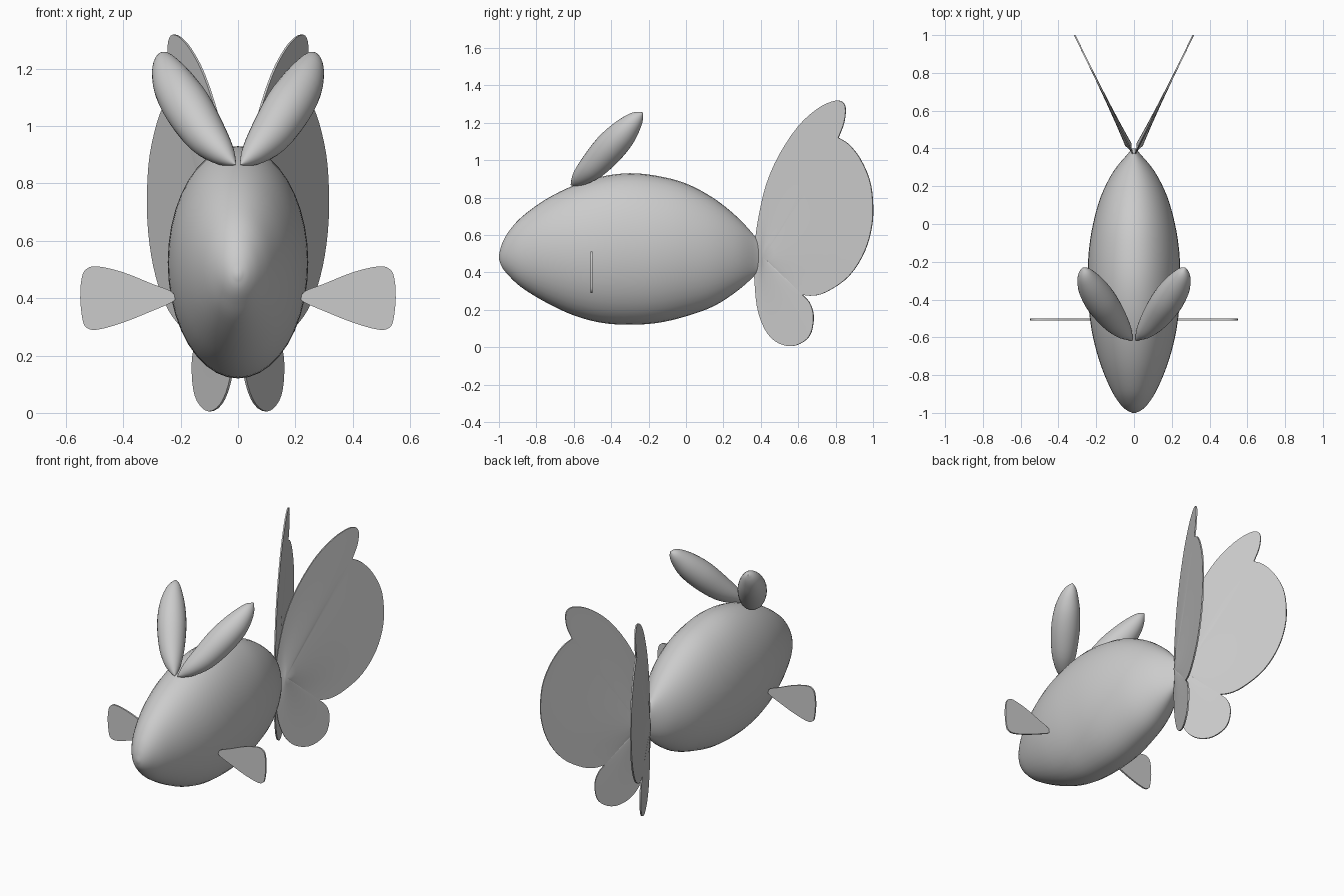
import bpy, bmesh, math
from mathutils import Vector

if "Cube" in bpy.data.objects:
    bpy.data.objects.remove(bpy.data.objects["Cube"])

grey = bpy.data.materials.new("soft grey")
grey.diffuse_color = (0.6, 0.6, 0.6, 1)
grey.use_nodes = True
grey.node_tree.nodes["Principled BSDF"].inputs["Base Color"].default_value = grey.diffuse_color


def spline(pts, n):
    """Catmull-Rom resampling of an open list of tuples."""
    p = [Vector(q) for q in pts]
    p = [2 * p[0] - p[1]] + p + [2 * p[-1] - p[-2]]
    out = []
    for i in range(1, len(p) - 2):
        a, b, c, d = p[i - 1:i + 3]
        for k in range(n):
            t = k / n
            out.append(0.5 * (2 * b + (c - a) * t + (2 * a - 5 * b + 4 * c - d) * t * t
                              + (3 * b - a - 3 * c + d) * t ** 3))
    return out + [p[-2]]


def finish(bm, name, angle=40):
    bmesh.ops.remove_doubles(bm, verts=bm.verts, dist=1e-5)
    bmesh.ops.recalc_face_normals(bm, faces=bm.faces)
    me = bpy.data.meshes.new(name)
    bm.to_mesh(me)
    bm.free()
    me.materials.append(grey)
    ob = bpy.data.objects.new(name, me)
    bpy.context.collection.objects.link(ob)
    bpy.ops.object.select_all(action='DESELECT')
    ob.select_set(True)
    bpy.context.view_layer.objects.active = ob
    bpy.ops.object.shade_smooth_by_angle(angle=math.radians(angle))
    return ob


def loft(name, rings):
    """Skin a list of closed rings and cap both ends."""
    bm = bmesh.new()
    vs = [[bm.verts.new(c) for c in r] for r in rings]
    n = len(vs[0])
    for a, b in zip(vs, vs[1:]):
        for i in range(n):
            j = (i + 1) % n
            bm.faces.new((a[i], a[j], b[j], b[i]))
    bm.faces.new(vs[0])
    bm.faces.new(vs[-1])
    return finish(bm, name)


def blade(name, outline, centre, place, edge, bulge):
    """Thin sheet fanned from a centre; place(u, v, h) maps it into space."""
    bm = bmesh.new()
    steps = [1, 0.8, 0.6, 0.4, 0.2, 0.1]
    rims = []
    for side in (1, -1):
        prev = None
        for s in steps:
            h = side * (edge + bulge * (1 - s) ** 3)
            ring = [bm.verts.new(place(*(centre + (p - centre) * s), h)) for p in outline]
            if prev:
                for i in range(len(ring)):
                    j = (i + 1) % len(ring)
                    bm.faces.new((prev[i], prev[j], ring[j], ring[i]))
            else:
                rims.append(ring)
            prev = ring
        mid = bm.verts.new(place(*centre, side * (edge + bulge)))
        for i in range(len(prev)):
            bm.faces.new((prev[i], prev[(i + 1) % len(prev)], mid))
    a, b = rims
    for i in range(len(a)):
        j = (i + 1) % len(a)
        bm.faces.new((a[i], a[j], b[j], b[i]))
    finish(bm, name)


# Body: (y, top, bottom, half width) stations
stations = [(-1, .492, .472, .008), (-.985, .55, .43, .04), (-.95, .615, .385, .076),
            (-.88, .695, .32, .12), (-.75, .79, .24, .175), (-.6, .865, .17, .217),
            (-.45, .912, .13, .239), (-.3, .93, .12, .245), (-.15, .915, .13, .24),
            (0, .875, .165, .217), (.15, .795, .22, .174), (.28, .69, .305, .108),
            (.375, .585, .39, .03), (.4, .55, .42, .012)]
rings = []
for y, top, bot, w in spline(stations, 4):
    zc, zh = (top + bot) / 2, (top - bot) / 2
    rings.append([(w * math.cos(a), y, zc + zh * math.sin(a))
                  for a in [2 * math.pi * i / 40 for i in range(40)]])
loft("body", rings)

# Ears: (x, y, z, radius) along the centre line
ear = [(.01, -.615, .866, .002), (.028, -.597, .878, .022), (.06, -.563, .908, .048),
       (.11, -.5, .965, .072), (.172, -.413, 1.06, .084), (.222, -.338, 1.14, .075),
       (.252, -.285, 1.2, .053), (.265, -.253, 1.235, .03), (.271, -.232, 1.254, .002)]
path = spline(ear, 3)
for m, side in ((1, "right"), (-1, "left")):
    axis = Vector((.26, .385, .385)).normalized()
    u = axis.cross(Vector((0, 0, 1))).normalized()
    v = axis.cross(u)
    rings = []
    for q in path:
        c, r = q.xyz, max(q.w, .001)
        ring = [c + r * (u * math.cos(a) + v * math.sin(a))
                for a in [2 * math.pi * i / 28 for i in range(28)]]
        rings.append([(m * p.x, p.y, p.z) for p in ring])
    loft("ear_" + side, rings)

# Tail wings: three rounded arcs meeting at two notches, as (y, z)
arcs = [[(.365, .39), (.365, .48), (.372, .58), (.39, .7), (.43, .87), (.5, 1.03), (.6, 1.18),
         (.7, 1.272), (.78, 1.313), (.83, 1.315), (.853, 1.28), (.845, 1.2), (.815, 1.12)],
        [(.815, 1.12), (.87, 1.085), (.93, 1.01), (.98, .9), (.998, .79), (.997, .67), (.97, .55),
         (.92, .445), (.85, .36), (.75, .295), (.68, .275), (.62, .28)],
        [(.62, .28), (.66, .24), (.682, .17), (.67, .08), (.63, .03), (.56, .005), (.48, .03),
         (.42, .1), (.38, .22), (.365, .39)]]
wing = [p for arc in arcs for p in spline(arc, 3)[:-1]]

# Side fins, as (x, z)
fin = spline([(.215, .4), (.235, .425), (.3, .45), (.4, .49), (.49, .511), (.528, .502), (.545, .47),
              (.55, .4), (.542, .325), (.528, .297), (.49, .29), (.4, .315), (.3, .355),
              (.235, .383), (.215, .4)], 3)[:-1]

for m, side in ((1, "right"), (-1, "left")):
    blade("tail_wing_" + side, wing, Vector((.42, .48)),
          lambda y, z, h: (m * (.314 - .49 * (1 - y) + .9 * h), y - .44 * h, z), .004, .014)
    blade("side_fin_" + side, fin, Vector((.4, .4)),
          lambda x, z, h: (m * x, -.505 + h, z), .005, 0)
